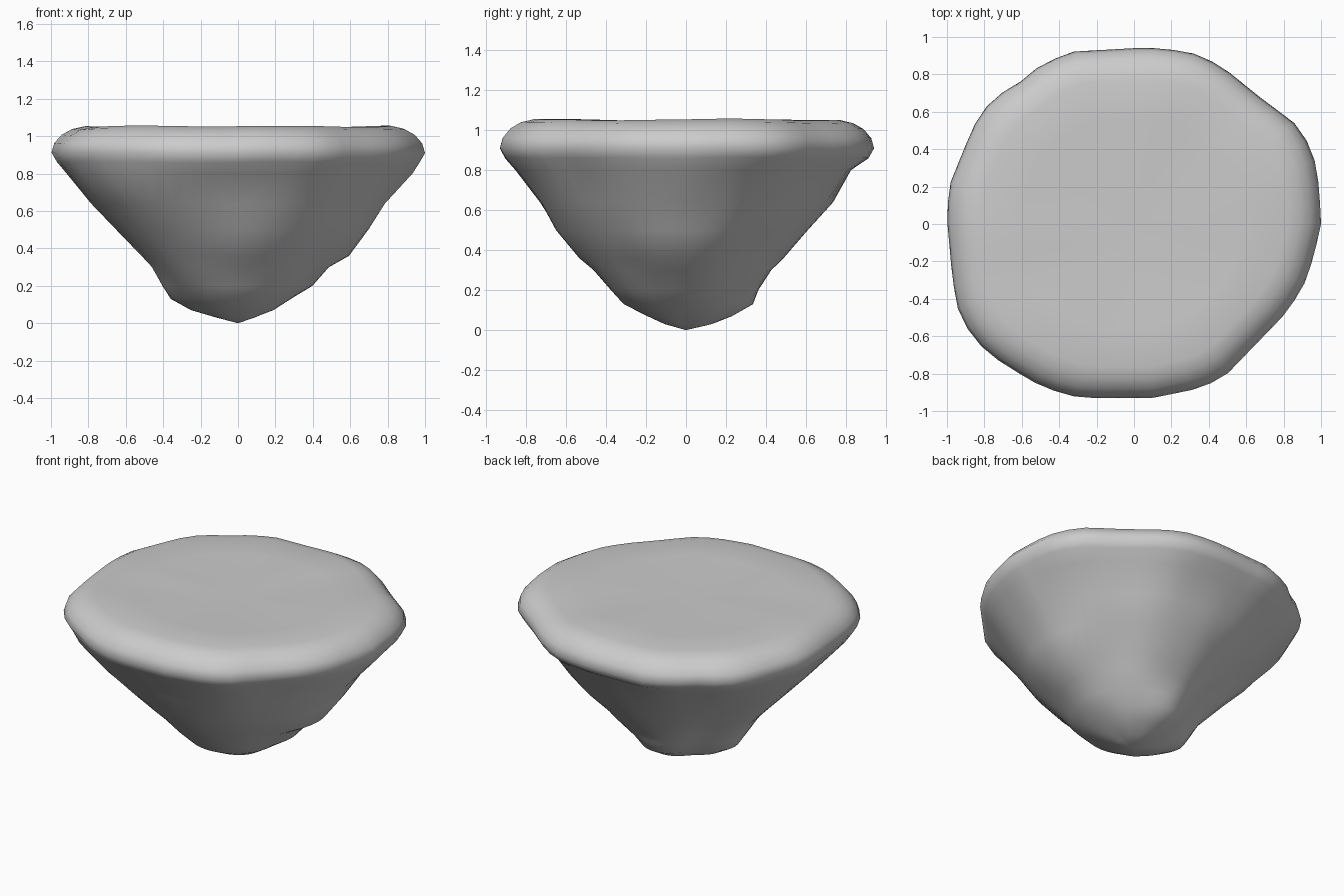
import bpy, bmesh
from math import atan2, hypot, cos, sin, pi, tau
from mathutils import Vector, noise

if "Cube" in bpy.data.objects:
    bpy.data.objects.remove(bpy.data.objects["Cube"])

# Rim outline seen from above
RIM = [(1, 0), (.99, .2), (.955, .4), (.85, .55), (.72, .64), (.46, .85), (.31, .915),
       (.15, .94), (0, .94), (-.34, .92), (-.5, .85), (-.62, .75), (-.76, .67),
       (-.86, .52), (-.99, .2), (-1, .03), (-.97, -.3), (-.94, -.46), (-.87, -.6),
       (-.77, -.7), (-.55, -.84), (-.42, -.895), (-.29, -.93), (.1, -.93),
       (.37, -.875), (.5, -.8), (.8, -.49), (.9, -.35), (.96, -.18)]

# Underside radii per height, every 45 degrees starting at +x
SIDES = {
    .03: (.08, .10, .13, .10, .12, .12, .11, .10),
    .07: (.19, .21, .23, .20, .25, .22, .20, .20),
    .13: (.29, .29, .33, .27, .355, .30, .32, .31),
    .20: (.40, .36, .36, .32, .40, .38, .38, .39),
    .30: (.49, .45, .43, .39, .46, .48, .46, .47),
    .36: (.60, .50, .49, .43, .52, .54, .53, .53),
    .50: (.70, .64, .61, .58, .65, .68, .65, .65),
    .64: (.78, .75, .73, .73, .78, .82, .73, .74),
    .80: (.93, .86, .83, .90, .92, .97, .85, .84),
}
# Rounded rim and flat top: height, fraction of rim
TOP = [(.86, .97), (.91, 1), (.96, .985), (1.005, .945), (1.035, .89), (1.05, .82),
       (1.047, .6), (1.042, .3)]
N = 56

polar = sorted((atan2(y, x) % tau, hypot(x, y)) for x, y in RIM)
polar.append((tau, polar[0][1]))


def rim_radius(a):
    for (a0, r0), (a1, r1) in zip(polar, polar[1:]):
        if a0 <= a <= a1:
            t = (a - a0) / (a1 - a0)
            p0 = Vector((r0 * cos(a0), r0 * sin(a0)))
            p1 = Vector((r1 * cos(a1), r1 * sin(a1)))
            return p0.lerp(p1, t).length
    return polar[0][1]


def side_radius(radii, a):
    u = a / (pi / 4)
    i = int(u)
    t = (1 - cos((u - i) * pi)) / 2
    return radii[i % 8] * (1 - t) + radii[(i + 1) % 8] * t


bm = bmesh.new()
angles = [tau * k / N for k in range(N)]
rings = []

# Rough tapering underside
for z, radii in SIDES.items():
    ring = []
    for a in angles:
        r = side_radius(radii, a)
        # follow the uneven rim more closely higher up
        if z > .6:
            even = side_radius([rim_radius(j * pi / 4) for j in range(8)], a)
            r *= 1 + (rim_radius(a) / even - 1) * (z - .4) / .5
        p = Vector((r * cos(a), r * sin(a), z))
        r += .012 * noise.noise(p * 4)
        ring.append(bm.verts.new((r * cos(a), r * sin(a), z)))
    rings.append(ring)

# Rim and nearly flat top with gentle waves
for z, f in TOP:
    ring = []
    for a in angles:
        r = rim_radius(a) * f
        p = Vector((r * cos(a), r * sin(a), z))
        p.z += .008 * noise.noise(p * 2.5)
        ring.append(bm.verts.new(p))
    rings.append(ring)

# Skin the rings and close both ends
for low, high in zip(rings, rings[1:]):
    for k in range(N):
        m = (k + 1) % N
        bm.faces.new((low[k], low[m], high[m], high[k]))
tip = bm.verts.new((0, 0, 0))
mid = bm.verts.new((0, 0, 1.042))
for k in range(N):
    m = (k + 1) % N
    bm.faces.new((tip, rings[0][m], rings[0][k]))
    bm.faces.new((mid, rings[-1][k], rings[-1][m]))
for f in bm.faces:
    f.smooth = True
bmesh.ops.recalc_face_normals(bm, faces=bm.faces)

mesh = bpy.data.meshes.new("floating_rock")
bm.to_mesh(mesh)
bm.free()
rock = bpy.data.objects.new("floating_rock", mesh)
bpy.context.collection.objects.link(rock)
